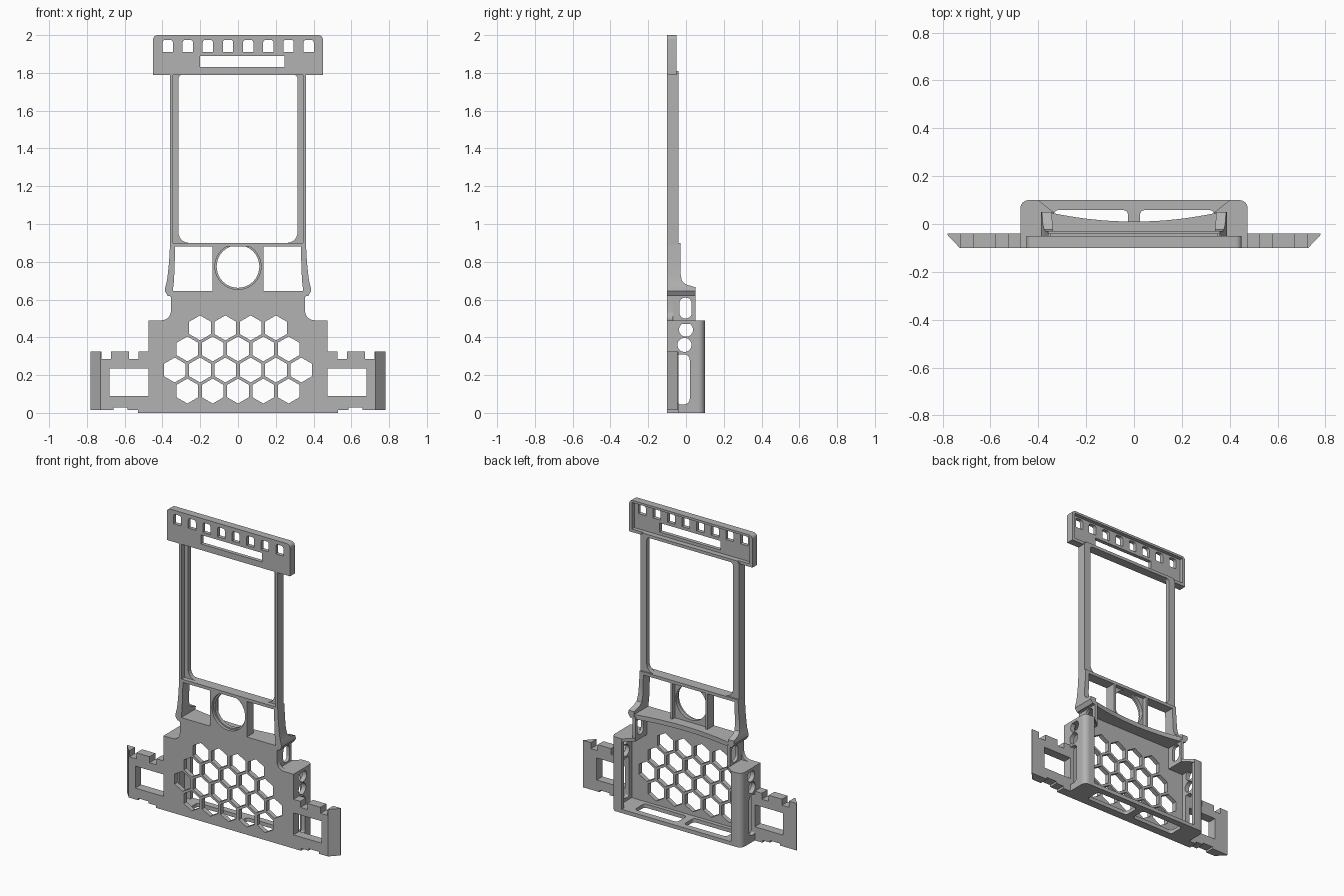
import bpy, bmesh, math

if "Cube" in bpy.data.objects:
    bpy.data.objects.remove(bpy.data.objects["Cube"])

grey = bpy.data.materials.new("plain grey")
grey.diffuse_color = (0.45, 0.45, 0.45, 1)
grey.use_nodes = True
grey.node_tree.nodes["Principled BSDF"].inputs["Base Color"].default_value = grey.diffuse_color

# local (u, v, depth) to world for each drawing plane
PLANES = {"xy": lambda u, v, w: (u, v, w),
          "xz": lambda u, v, w: (u, w, v),
          "yz": lambda u, v, w: (w, u, v)}


def arc(cx, cy, r, a0, a1, n=6):
    return [(cx + r * math.cos(math.radians(a0 + (a1 - a0) * i / n)),
             cy + r * math.sin(math.radians(a0 + (a1 - a0) * i / n))) for i in range(n + 1)]


def rect(u0, v0, u1, v1, radii=(0, 0, 0, 0)):
    """Rectangle with radii at lower left, lower right, upper right, upper left."""
    pts = []
    for k, (u, v, su, sv) in enumerate([(u0, v0, 1, 1), (u1, v0, -1, 1),
                                        (u1, v1, -1, -1), (u0, v1, 1, -1)]):
        r = radii[k]
        pts += arc(u + su * r, v + sv * r, r, 180 + 90 * k, 270 + 90 * k) if r else [(u, v)]
    return pts


def circle(u, v, r, n=40):
    return arc(u, v, r, 0, 360, n)[:-1]


def flip(pts):
    return [(-u, v) for u, v in reversed(pts)]


def finish(name, bm):
    bmesh.ops.remove_doubles(bm, verts=bm.verts, dist=1e-5)
    bmesh.ops.recalc_face_normals(bm, faces=bm.faces)
    me = bpy.data.meshes.new(name)
    bm.to_mesh(me)
    bm.free()
    me.materials.append(grey)
    ob = bpy.data.objects.new(name, me)
    bpy.context.collection.objects.link(ob)
    return ob


def plate(name, plane, lo, hi, outline, holes=()):
    """Flat outline with holes, given thickness from lo to hi."""
    cu = bpy.data.curves.new(name, 'CURVE')
    cu.dimensions = '2D'
    cu.fill_mode = 'BOTH'
    cu.extrude = (hi - lo) / 2
    for loop in [outline, *holes]:
        sp = cu.splines.new('POLY')
        sp.points.add(len(loop) - 1)
        for p, (u, v) in zip(sp.points, loop):
            p.co = (u, v, 0, 1)
        sp.use_cyclic_u = True
    tmp = bpy.data.objects.new("tmp", cu)
    bpy.context.collection.objects.link(tmp)
    dg = bpy.context.evaluated_depsgraph_get()
    me = bpy.data.meshes.new_from_object(tmp.evaluated_get(dg))
    bm = bmesh.new()
    bm.from_mesh(me)
    for v in bm.verts:
        v.co = PLANES[plane](v.co.x, v.co.y, v.co.z + (lo + hi) / 2)
    bpy.data.objects.remove(tmp)
    bpy.data.curves.remove(cu)
    bpy.data.meshes.remove(me)
    return finish(name, bm)


def pair(name, plane, lo, hi, outline, holes=()):
    """Part on the right and its mirror on the left."""
    plate("right_" + name, plane, lo, hi, outline, holes)
    if plane == "yz":
        plate("left_" + name, plane, -hi, -lo, outline, holes)
    else:
        plate("left_" + name, plane, lo, hi, flip(outline), [flip(h) for h in holes])


# top bar: pierced face and raised rim behind
windows = [rect(-0.4 + 0.1066 * i, 1.91, -0.345 + 0.1066 * i, 1.975, (0, 0, .015, .015)) for i in range(8)]
bar = rect(-0.45, 1.79, 0.45, 2.0, (0, 0, .025, .025))
plate("top_bar_face", "xz", -0.1, -0.075, bar, windows + [rect(-0.2, 1.83, 0.245, 1.89)])
plate("top_bar_rim", "xz", -0.075, -0.05, bar, [rect(-0.43, 1.81, 0.43, 1.985)])

# tall open frame: outer rails with a thinner inner lip
pair("rail", "xz", -0.1, -0.04, rect(0.343, 0.88, 0.36, 1.8))
plate("frame_lip", "xz", -0.07, -0.04, rect(-0.35, 0.88, 0.35, 1.81),
      [rect(-0.315, 0.9, 0.315, 1.79, (.055, .055, .02, .02))])
plate("frame_crossbar", "xz", -0.1, -0.03, rect(-0.36, 0.88, 0.36, 0.9))

# round opening with stepped edge in a square housing
square = rect(-0.135, 0.64, 0.135, 0.915)
square = rect(-0.135, 0.64, 0.135, 0.9)
plate("ring_face", "xz", -0.1, -0.08, square, [circle(0, 0.775, 0.122)])
plate("ring_seat", "xz", -0.08, -0.055, square, [circle(0, 0.775, 0.113)])
pair("ring_side", "xz", -0.055, -0.03, rect(0.12, 0.64, 0.135, 0.89))

# flared legs: z, inner x, outer x, back y
levels = [(.62, .345, .372, .05), (.645, .345, .388, .05), (.665, .343, .385, .05),
          (.68, .341, .381, .0), (.7, .339, .376, -.022), (.74, .337, .371, -.03),
          (.8, .335, .365, -.03), (.89, .332, .36, -.03)]
for side, s in (("right", 1), ("left", -1)):
    bm = bmesh.new()
    rings = [[bm.verts.new((s * x, y, z)) for x, y in ((a, -.1), (b, -.1), (b, yb), (a, yb))]
             for z, a, b, yb in levels]
    for r0, r1 in zip(rings, rings[1:]):
        for i in range(4):
            j = (i + 1) % 4
            bm.faces.new((r0[i], r0[j], r1[j], r1[i]))
    bm.faces.new(rings[0])
    bm.faces.new(rings[-1])
    finish(side + "_leg", bm)

# shelf with a hollow curved back edge
back = [(0.36 - 0.045 * i, 0.01 + 0.04 * ((0.36 - 0.045 * i) / 0.36) ** 2) for i in range(17)]
plate("shelf", "xy", 0.615, 0.645, [(-0.36, -0.1), (0.36, -0.1)] + back)

# main face with honeycomb
half = [(0.475, 0), (0.475, 0.49)] + arc(0.405, 0.54, 0.05, 270, 180) + [(0.355, 0.63)]
cells = []
for row, count in enumerate((4, 5, 6, 5)):
    for i in range(count):
        cx, cz = (i - (count - 1) / 2) * 0.134, 0.45 - 0.1115 * row
        cells.append(arc(cx, cz, 0.066, 30, 390, 6)[:-1])
plate("honeycomb_face", "xz", -0.1, -0.07, half + flip(half), cells)

# neck and box side walls
pair("neck_wall", "yz", 0.335, 0.355, rect(-0.1, 0.47, 0.05, 0.63),
     [rect(-0.035, 0.5, 0.03, 0.61, (.03,) * 4)])
pair("side_wall", "yz", 0.445, 0.475, rect(-0.1, 0, 0.065, 0.49),
     [circle(0.0, 0.44, 0.037), circle(-0.008, 0.36, 0.037),
      rect(-0.04, 0.045, 0.02, 0.31, (.01, .03, .03, .01))])
corner = arc(0.44, 0.065, 0.035, 0, 90)
pair("back_lip", "xy", 0, 0.49, [(0.445, 0.065)] + corner + [(0.4, 0.1), (0.4, 0.075), (0.445, 0.075)])
pair("shoulder", "xy", 0.47, 0.49, [(0.337, -0.1), (0.475, -0.1)] + corner + [(0.4, 0.1), (0.337, 0.05)])

# open bottom frame
edge = [(0.475, -0.1)] + corner
slot = rect(0.025, -0.045, 0.335, 0.058, (.02,) * 4)
plate("bottom_frame", "xy", 0, 0.025, edge + flip(edge), [slot, flip(slot)])

# notched side wings with tapered ends
wing = [(.45, 0), (.53, 0), (.53, .015), (.585, .015), (.585, .028), (.66, .028), (.66, .015),
        (.725, .015), (.725, .285), (.673, .285), (.673, .325), (.576, .325), (.576, .285),
        (.526, .285), (.526, .325), (.45, .325)]
pair("wing", "xz", -0.1, -0.04, wing, [rect(0.475, 0.09, 0.68, 0.235)])
pair("wing_end", "xy", 0.015, 0.325, [(.723, -.1), (.728, -.1), (.78, -.045), (.78, -.04), (.723, -.04)])

# smooth the curves, keep edges crisp
for ob in bpy.context.scene.objects:
    ob.select_set(True)
    bpy.context.view_layer.objects.active = ob
bpy.ops.object.shade_smooth_by_angle(angle=math.radians(30))
